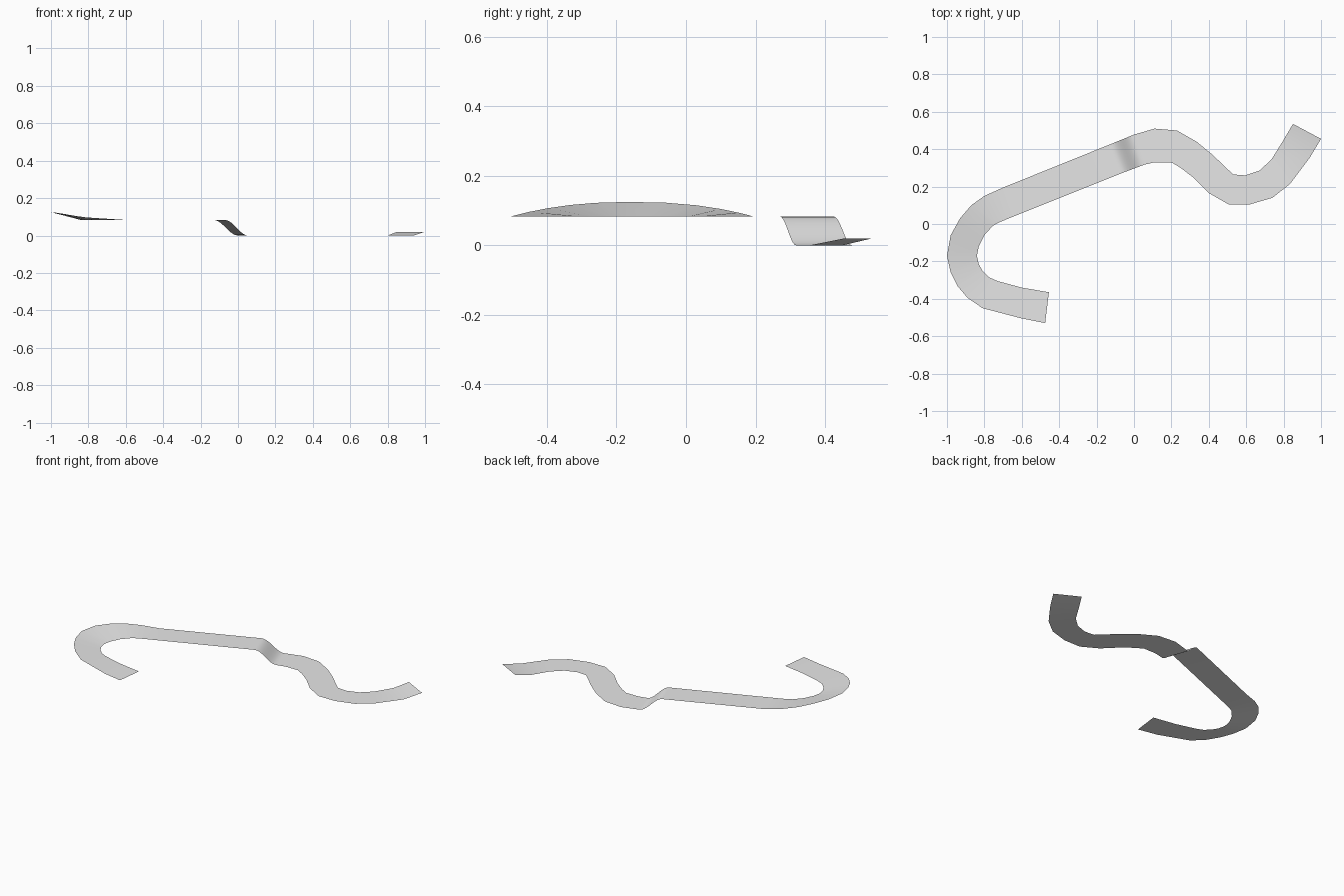
import bpy
import bmesh
import math

# Remove only the default cube
cube = bpy.data.objects.get("Cube")
if cube:
    bpy.data.objects.remove(cube, do_unlink=True)

UPPER = 0.083        # level of the raised section
BANK = 0.042         # extra height of the outer rim in the banked bend
DROP_STEPS = 10


def make_material(name, value):
    material = bpy.data.materials.new(name)
    material.use_nodes = True
    colour = (value, value, value, 1)
    material.diffuse_color = colour
    material.node_tree.nodes["Principled BSDF"].inputs["Base Color"].default_value = colour
    return material


def mix(a, b, t):
    return a + (b - a) * t


def bank_height(y):
    """Outer rim height: rises and falls smoothly around the bend."""
    t = (y + 0.505) / 0.70
    return UPPER + BANK * max(0, 1 - abs(2 * t - 1) ** 2.3)


def build_strip(name, rows, material):
    """Join successive pairs of edge points into one open sheet."""
    bm = bmesh.new()
    pairs = [(bm.verts.new(left), bm.verts.new(right)) for left, right in rows]
    for (l0, r0), (l1, r1) in zip(pairs, pairs[1:]):
        face = bm.faces.new((l0, r0, r1, l1))
        face.smooth = True
    mesh = bpy.data.meshes.new(name)
    bm.to_mesh(mesh)
    bm.free()
    mesh.materials.append(material)
    strip = bpy.data.objects.new(name, mesh)
    bpy.context.collection.objects.link(strip)
    return strip


# Banked bend: outer x, y and inner x, y
bend = [
    (-.60, -.505, -.60, -.34), (-.81, -.45, -.73, -.305),
    (-.89, -.395, -.775, -.285), (-.945, -.33, -.81, -.25),
    (-.98, -.26, -.83, -.215), (-1, -.17, -.84, -.17),
    (-.98, -.06, -.83, -.12), (-.93, .03, -.80, -.06),
    (-.87, .10, -.755, -.01), (-.80, .15, -.725, .007),
    (-.70, .195, -.65, .038),
]

# Flat winding section: left x, y and right x, y
winding = [
    (.11, .51, .11, .33), (.23, .50, .20, .33), (.335, .44, .25, .30),
    (.42, .37, .315, .25), (.49, .303, .40, .165), (.53, .265, .505, .105),
    (.595, .26, .62, .105), (.67, .285, .74, .14),
    (.735, .345, .835, .215), (.80, .45, .94, .355),
]

# Open end and bend
rows = [((-.475, -.53, UPPER), (-.455, -.365, UPPER))]
for ox, oy, ix, iy in bend:
    rows.append(((ox, oy, bank_height(oy)), (ix, iy, UPPER)))

# Straight run followed by an S-shaped drop to the ground
for step in range(DROP_STEPS + 1):
    t = step / DROP_STEPS
    z = UPPER * (1 + math.cos(math.pi * t)) / 2
    left = (mix(-.13, 0, t), mix(.425, .478, t), z)
    right = (mix(-.07, .055, t), mix(.27, .317, t), z)
    rows.append((left, right))

# Winding section and its raised tip
for lx, ly, rx, ry in winding:
    rows.append(((lx, ly, 0), (rx, ry, 0)))
rows.append(((.85, .535, .02), (1, .455, .02)))

build_strip("road_surface", rows, make_material("light grey", 0.8))
